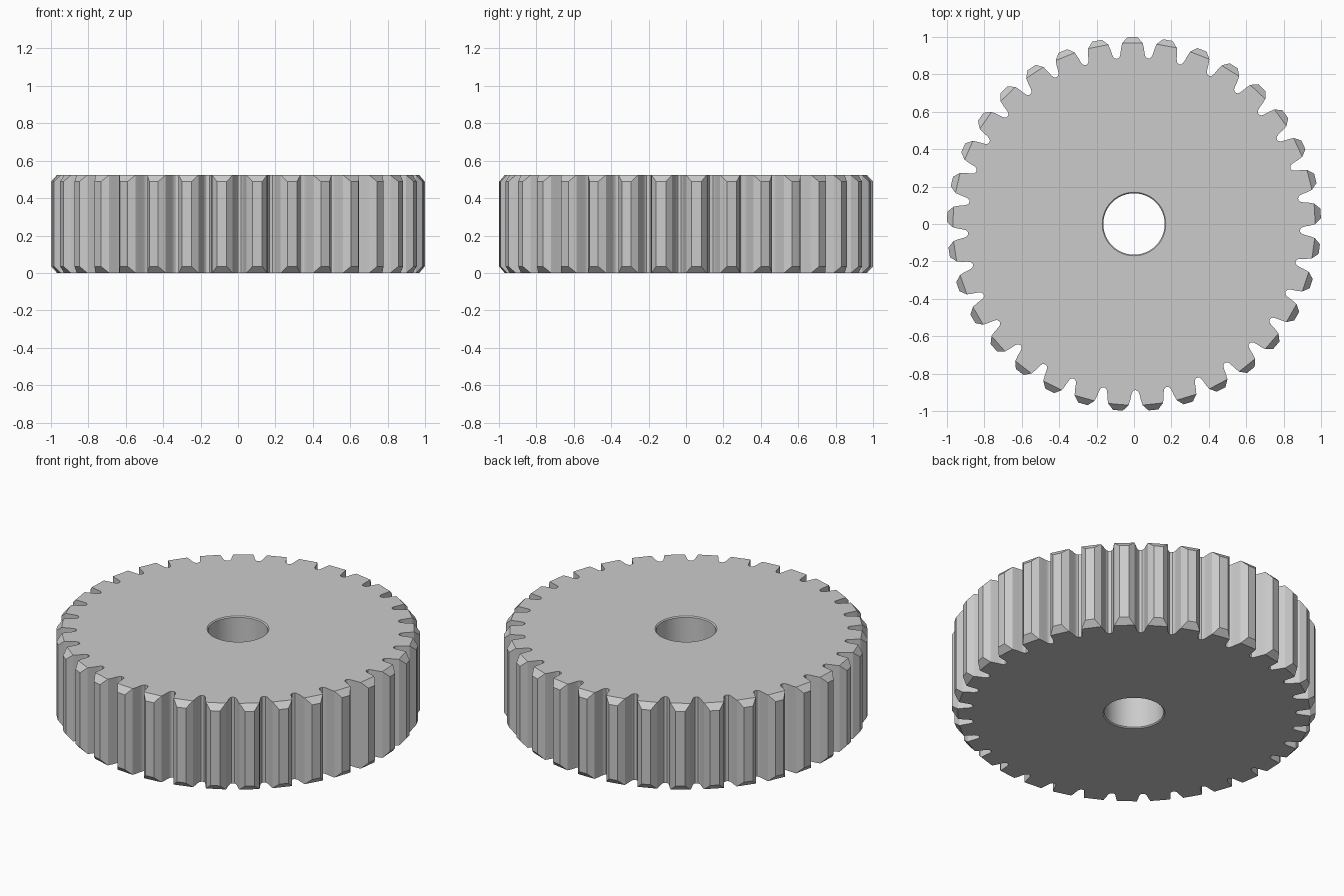
import bpy, bmesh
from math import pi, sin, cos, radians

if "Cube" in bpy.data.objects:
    bpy.data.objects.remove(bpy.data.objects["Cube"])

TEETH = 33
HEIGHT = 0.523
CHAMFER = 0.035
BORE_R = 0.164
BORE_SEGS = 48
PITCH = 2 * pi / TEETH
H = PITCH / 2

# Half tooth: (radius, angle from tooth centre, is_tip), valley side to tip
half = [
    (0.890, H - 0.010, False),
    (0.897, H - 0.018, False),
    (0.912, H - 0.024, False),
    (0.940, H - 0.030, False),
    (0.969, 0.057, False),
    (1.000, 0.026, True),
]
tooth = [(0.888, -H, False)] + [(r, -a, t) for r, a, t in half] + \
        [(r, a, t) for r, a, t in reversed(half)]

bm = bmesh.new()


def polar(r, a, z):
    return bm.verts.new((r * cos(a), r * sin(a), z))


def loop_edges(verts):
    out = []
    for a, b in zip(verts, verts[1:] + verts[:1]):
        out.append(bm.edges.get((a, b)) or bm.edges.new((a, b)))
    return out


# Toothed rim: tip corners stop short of the end faces, making the chamfers
start = radians(90.5)
low, high, tips = [], [], []
for i in range(TEETH):
    for r, a, tip in tooth:
        c = CHAMFER if tip else 0
        ang = start + i * PITCH + a
        low.append(polar(r, ang, c))
        high.append(polar(r, ang, HEIGHT - c))
        tips.append(tip)
n = len(low)
for i in range(n):
    j = (i + 1) % n
    bm.faces.new((low[i], low[j], high[j], high[i]))
    # Chamfer facet on each end of a tooth
    if tips[i] and tips[j]:
        for ring in (low, high):
            bm.faces.new((ring[i - 1], ring[i], ring[j], ring[(j + 1) % n]))

# Bore with a small edge break at both ends
e = 0.006
rings = []
for r, z in ((BORE_R + e, 0), (BORE_R, e), (BORE_R, HEIGHT - e), (BORE_R + e, HEIGHT)):
    rings.append([polar(r, 2 * pi * k / BORE_SEGS, z) for k in range(BORE_SEGS)])
for a, b in zip(rings, rings[1:]):
    for k in range(BORE_SEGS):
        m = (k + 1) % BORE_SEGS
        bm.faces.new((a[k], a[m], b[m], b[k]))

# End faces between rim and bore
for ring, bore, nz in ((low, rings[0], -1), (high, rings[3], 1)):
    outline = [v for v, t in zip(ring, tips) if not t]
    bmesh.ops.triangle_fill(bm, use_beauty=True, use_dissolve=False,
                            edges=loop_edges(outline) + loop_edges(bore),
                            normal=(0, 0, nz))
bmesh.ops.recalc_face_normals(bm, faces=bm.faces[:])

mesh = bpy.data.meshes.new("spur_gear")
bm.to_mesh(mesh)
bm.free()
gear = bpy.data.objects.new("spur_gear", mesh)
bpy.context.collection.objects.link(gear)
bpy.context.view_layer.objects.active = gear
gear.select_set(True)
bpy.ops.object.shade_smooth_by_angle(angle=radians(28))
